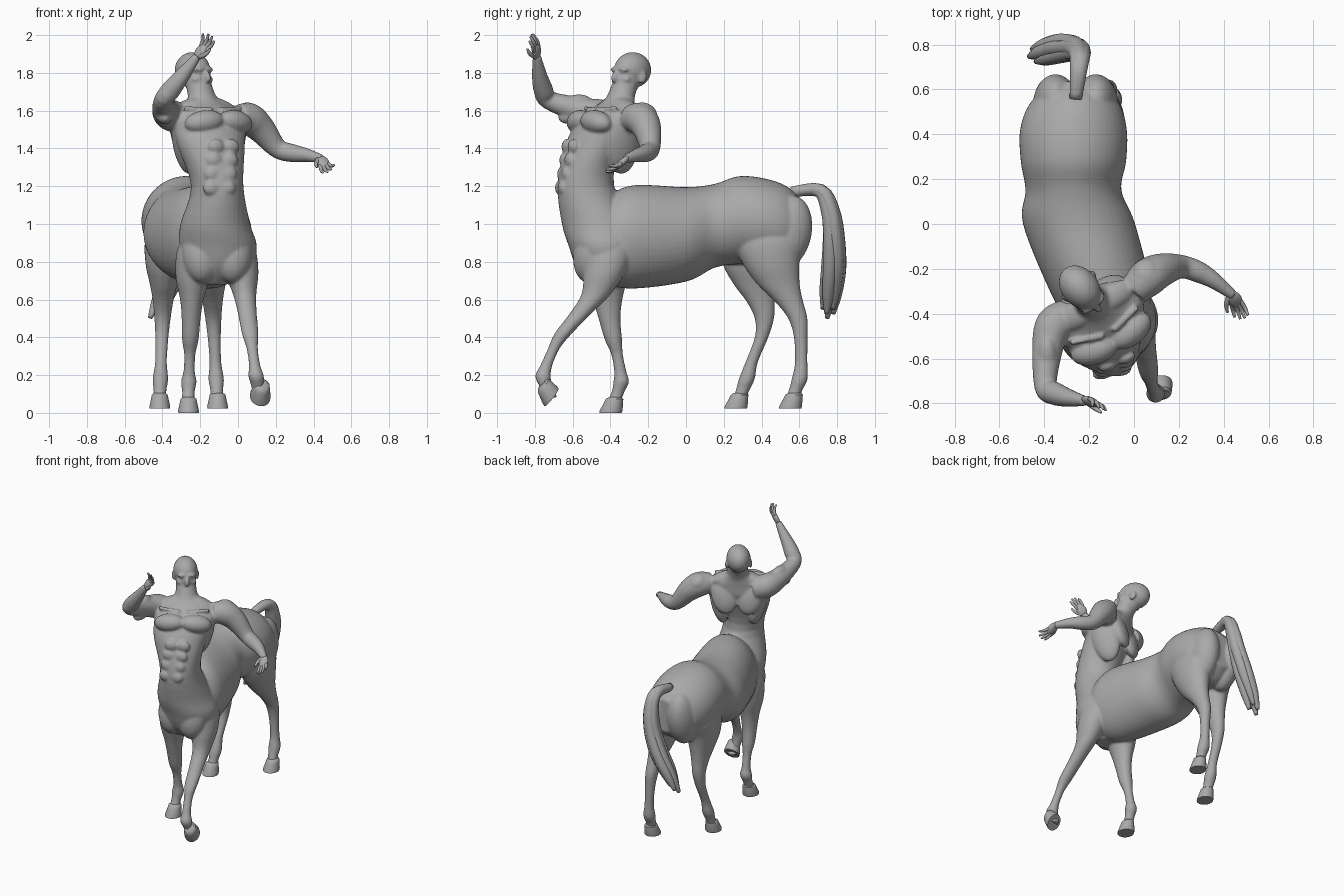
import bpy, bmesh, math
from mathutils import Vector, Matrix

if "Cube" in bpy.data.objects:
    bpy.data.objects.remove(bpy.data.objects["Cube"])

skin = bpy.data.materials.new("stone_grey")
skin.diffuse_color = (0.4, 0.4, 0.4, 1)
skin.use_nodes = True
skin.node_tree.nodes["Principled BSDF"].inputs["Base Color"].default_value = skin.diffuse_color


def smooth_rows(rows, steps=4):
    """Catmull-Rom interpolation of rows of numbers."""
    out = []
    for i in range(len(rows) - 1):
        a, b = rows[max(i - 1, 0)], rows[i]
        c, d = rows[i + 1], rows[min(i + 2, len(rows) - 1)]
        for s in range(steps):
            t = s / steps
            out.append([q + .5 * t * (r - p + t * (2*p - 5*q + 4*r - w + t * (3*(q - r) + w - p)))
                        for p, q, r, w in zip(a, b, c, d)])
    return out + [list(rows[-1])]


def loft(bm, rings, n=28):
    """Skin rings given as (centre, u axis, v axis)."""
    loops = [[bm.verts.new(c + u * math.cos(2*math.pi*k/n) + v * math.sin(2*math.pi*k/n))
              for k in range(n)] for c, u, v in rings]
    for a, b in zip(loops, loops[1:]):
        for k in range(n):
            bm.faces.new((a[k], a[(k+1) % n], b[(k+1) % n], b[k]))
    bm.faces.new(loops[0][::-1])
    bm.faces.new(loops[-1])


def column(bm, rows, turn=lambda z: 0):
    """Level rings: x, y, z, rx, ry, turned by a rule of height."""
    rings = []
    for x, y, z, rx, ry in smooth_rows(rows):
        a = math.radians(turn(z))
        rings.append((Vector((x, y, z)), Vector((math.cos(a), math.sin(a), 0)) * rx,
                      Vector((-math.sin(a), math.cos(a), 0)) * ry))
    loft(bm, rings, 36)


def tube(bm, rows, n=20):
    """Round tube along x, y, z, radius."""
    rows = smooth_rows(rows)
    pts = [Vector(r[:3]) for r in rows]
    u, rings = None, []
    for i, p in enumerate(pts):
        t = (pts[min(i + 1, len(pts) - 1)] - pts[max(i - 1, 0)]).normalized()
        if u is None:
            u = t.orthogonal()
        u = (u - t * u.dot(t)).normalized()
        rings.append((p, u * rows[i][3], t.cross(u) * rows[i][3]))
    loft(bm, rings, n)


def blob(bm, c, r, yaw=0, pitch=0, roll=0):
    """Ellipsoid turned by angles in degrees."""
    m = Matrix.Translation(c)
    for deg, ax in ((yaw, 'Z'), (pitch, 'X'), (roll, 'Y')):
        m = m @ Matrix.Rotation(math.radians(deg), 4, ax)
    bmesh.ops.create_uvsphere(bm, u_segments=24, v_segments=16, radius=1,
                              matrix=m @ Matrix.Diagonal((*r, 1)))


def finish(bm, name, voxel=None, sharp=None):
    bmesh.ops.recalc_face_normals(bm, faces=bm.faces)
    me = bpy.data.meshes.new(name)
    bm.to_mesh(me)
    bm.free()
    me.materials.append(skin)
    me.shade_smooth()
    if sharp:
        me.set_sharp_from_angle(angle=math.radians(sharp))
    ob = bpy.data.objects.new(name, me)
    bpy.context.collection.objects.link(ob)
    if voxel:
        r = ob.modifiers.new("fuse", 'REMESH')
        r.mode, r.voxel_size, r.use_smooth_shade = 'VOXEL', voxel, True
        s = ob.modifiers.new("soften", 'SMOOTH')
        s.factor, s.iterations = 0.5, 4


body = bmesh.new()

# horse barrel: y, x, z, rx, rz
barrel = [(-.47, -.12, .9, .16, .2), (-.3, -.15, .93, .225, .272), (0, -.245, .945, .25, .25),
          (.15, -.27, .99, .214, .222), (.28, -.27, 1.02, .235, .233), (.42, -.27, 1.01, .238, .23),
          (.54, -.265, .99, .198, .205), (.635, -.26, .98, .1, .12)]
loft(body, [(Vector((x, y, z)), Vector((rx, 0, 0)), Vector((0, 0, rz)))
            for y, x, z, rx, rz in smooth_rows(barrel, 6)], 48)
for x in (-.35, -.17):                                    # buttocks
    blob(body, (x, .535, .955), (.1, .13, .2), pitch=-12)

# chest, waist, ribcage and neck in one column that twists as it rises
column(body, [(-.14, -.44, .68, .08, .07), (-.11, -.43, .77, .17, .15), (-.105, -.43, .88, .205, .19),
              (-.12, -.46, 1.0, .185, .197), (-.11, -.53, 1.2, .138, .15), (-.14, -.492, 1.4, .18, .145),
              (-.15, -.44, 1.5, .2, .15), (-.155, -.4, 1.58, .2, .12), (-.175, -.365, 1.635, .12, .085),
              (-.19, -.345, 1.675, .076, .074), (-.215, -.315, 1.76, .068, .07)],
       lambda z: min(30, max(0, (z - 1) * 55)))
for x in (-.19, -.03):                                    # chest lobes of the horse front
    blob(body, (x, -.49, .85), (.108, .105, .165), pitch=-12)

CH = Matrix.Translation((-.15, -.42, 0)) @ Matrix.Rotation(math.radians(28), 4, 'Z')


def on_chest(x, y, z):
    return CH @ Vector((x, y, z))


# torso muscles
for s in (-1, 1):
    blob(body, on_chest(.092*s, -.112, 1.54), (.108, .066, .062), 28 + 12*s, -8, 8*s)    # pectoral
    blob(body, on_chest(.14*s, .015, 1.43), (.055, .1, .17), 28, 8, 13*s)                # side of back
    blob(body, on_chest(.09*s, .1, 1.5), (.09, .048, .13), 28, 14, 12*s)                 # shoulder blade
    blob(body, on_chest(.09*s, .06, 1.62), (.12, .06, .042), 28, 0, 20*s)                # trapezius
    tube(body, [(*on_chest(.025*s, -.075, 1.607), .013), (*on_chest(.17*s, -.035, 1.612), .013)], 10)  # collarbone
    for i in range(4):                                                                   # abdominals
        a = math.radians(22 - 4*i)
        side, fwd = Vector((math.cos(a), math.sin(a), 0)), Vector((math.sin(a), -math.cos(a), 0))
        blob(body, Vector((-.118, -.51 - .013*i, 1.41 - .073*i)) + side*.043*s + fwd*.112,
             (.045, .026, .04), 22 - 4*i)

# left arm, stretched sideways
tube(body, [(0, -.3, 1.56, .07), (.06, -.24, 1.555, .086), (.125, -.205, 1.5, .075), (.21, -.19, 1.4, .053),
            (.29, -.215, 1.375, .048), (.36, -.255, 1.365, .037), (.445, -.32, 1.345, .022)])
blob(body, (.065, -.23, 1.57), (.085, .08, .068), 10, 0, 35)
blob(body, (.15, -.185, 1.45), (.085, .045, .05), 0, 0, 42)
# right arm, raised in front
tube(body, [(-.29, -.4, 1.55, .07), (-.355, -.45, 1.575, .084), (-.385, -.55, 1.6, .07), (-.395, -.725, 1.655, .05),
            (-.355, -.755, 1.71, .052), (-.295, -.775, 1.785, .041), (-.215, -.79, 1.89, .022)])
blob(body, (-.365, -.465, 1.58), (.077, .09, .077), 5)
for z in (1.575, 1.64):                                   # upper arm muscles
    blob(body, (-.388, -.59, z), (.045, .088, .043), 0, 12)

# head
HD = Matrix.Translation((-.235, -.29, 1.79)) @ Matrix.Rotation(math.radians(40), 4, 'Z')


def face(p, r, yaw=0, pitch=0, roll=0):
    blob(body, HD @ Vector(p), r, 40 + yaw, pitch, roll)


face((0, .01, .025), (.083, .108, .095))                   # skull
face((0, -.035, -.03), (.067, .075, .085))                 # face
face((0, -.062, -.085), (.046, .046, .03))                 # chin
face((0, -.112, -.01), (.015, .022, .034), pitch=-22)      # nose
for z in (-.057, -.074):                                   # lips
    face((0, -.101, z), (.026, .014, .008))
for s in (-1, 1):
    face((.033*s, -.085, .03), (.033, .022, .012), 15*s, 0, 8*s)    # brow
    face((.044*s, -.068, -.025), (.024, .026, .02), 25*s)           # cheek
    face((.033*s, -.086, .01), (.013, .012, .009))                  # eye
    face((.082*s, .012, -.015), (.01, .024, .034), -18*s, -10)      # ear

# horse legs: shared girth by height (z, rx, ry), each leg with its own sweep in y
front_girth = [(.96, .05, .07), (.85, .09, .12), (.72, .09, .11), (.6, .062, .078), (.5, .05, .058),
               (.39, .044, .046), (.31, .03, .031), (.22, .03, .032), (.165, .041, .041), (.11, .033, .034),
               (.05, .036, .036)]
hind_girth = [(1.04, .05, .09), (.92, .105, .175), (.79, .1, .15), (.68, .073, .112), (.59, .054, .075),
              (.5, .043, .051), (.4, .035, .036), (.27, .031, .033), (.18, .041, .042), (.12, .034, .036),
              (.06, .036, .036)]


def leg(girth, x_top, x_low, lift, sweep):
    top, low = girth[1][0], girth[-1][0]
    column(body, [(x_top + (x_low - x_top) * (top - z) / (top - low), y, z + lift, rx, ry)
                  for (z, rx, ry), y in zip(girth, sweep)])


leg(front_girth, 0, .112, .03, (-.38, -.4, -.43, -.475, -.555, -.65, -.7, -.74, -.757, -.742, -.715))
leg(front_girth, -.235, -.265, 0, (-.42, -.42, -.42, -.415, -.405, -.385, -.365, -.348, -.343, -.36, -.385))
leg(hind_girth, -.15, -.11, 0, (.42, .43, .45, .49, .545, .592, .607, .61, .602, .58, .56))
leg(hind_girth, -.385, -.415, 0, (.38, .37, .345, .365, .395, .415, .4, .348, .322, .3, .275))
finish(body, "centaur_body", voxel=.0085)


def hoof(name, c, pitch=0, yaw=0):
    """Flared cone leaning back from its sole."""
    bm = bmesh.new()
    rot = Matrix.Rotation(math.radians(yaw), 3, 'Z') @ Matrix.Rotation(math.radians(pitch), 3, 'X')
    loft(bm, [(Vector(c) + rot @ Vector((0, .3*h, h)), rot @ Vector((r, 0, 0)), rot @ Vector((0, r*1.1, 0)))
              for h, r in ((0, .054), (.012, .055), (.058, .045), (.074, .042), (.084, .03))])
    finish(bm, name, sharp=40)


hoof("front_left_hoof", (.117, -.712, .082), 52, 12)
hoof("front_right_hoof", (-.262, -.4, 0))
hoof("hind_left_hoof", (-.108, .55, .022))
hoof("hind_right_hoof", (-.414, .262, .022))


def hand(name, wrist, along, across, curl, thumb_side):
    """Palm, four fingers and a thumb."""
    bm = bmesh.new()
    w, d = Vector(wrist), Vector(along).normalized()
    a = Vector(across)
    a = (a - d * a.dot(d)).normalized()
    nrm = d.cross(a) * curl
    rot = Matrix((a, d, a.cross(d))).transposed().to_4x4()
    bmesh.ops.create_uvsphere(bm, u_segments=20, v_segments=12, radius=1, matrix=Matrix.Translation(w + d*.035)
                              @ rot @ Matrix.Diagonal((.034, .05, .018, 1)))
    for i, ln in enumerate((.07, .082, .078, .06)):
        o = (1.5 - i) * .016 * thumb_side
        tube(bm, [(*(w + a*o*.9 + d*.055), .011), (*(w + a*o*1.2 + d*(.06 + ln*.5) + nrm*.004*i), .0095),
                  (*(w + a*o*1.4 + d*(.055 + ln) + nrm*(.015 + .008*i)), .006)], 10)
    t = a * thumb_side
    tube(bm, [(*(w + d*.01 + t*.015), .014), (*(w + d*.045 + t*.042 + nrm*.01), .011),
              (*(w + d*.08 + t*.05 + nrm*.02), .006)], 10)
    finish(bm, name)


hand("left_hand", (.435, -.312, 1.35), (.05, -.095, -.09), (.8, .3, .25), 1, -1)
hand("right_hand", (-.218, -.789, 1.885), (.08, -.01, .1), (.7, -.6, -.5), -1, 1)

# tail, a bundle of locks
bm = bmesh.new()
path = [(-.26, .56, 1.17, .028), (-.245, .71, 1.18, .034), (-.245, .765, 1.07, .037), (-.27, .782, .93, .038),
        (-.325, .782, .78, .038), (-.39, .768, .65, .032), (-.435, .755, .55, .012)]
for k in range(5):
    ang = 2*math.pi*k/5
    tube(bm, [(x + .008*min(i, 4)*math.cos(ang + .15*i), y + .0075*min(i, 4)*math.sin(ang + .15*i),
               z - .004*(k % 3)*i, r) for i, (x, y, z, r) in enumerate(path)], 12)
finish(bm, "tail")
